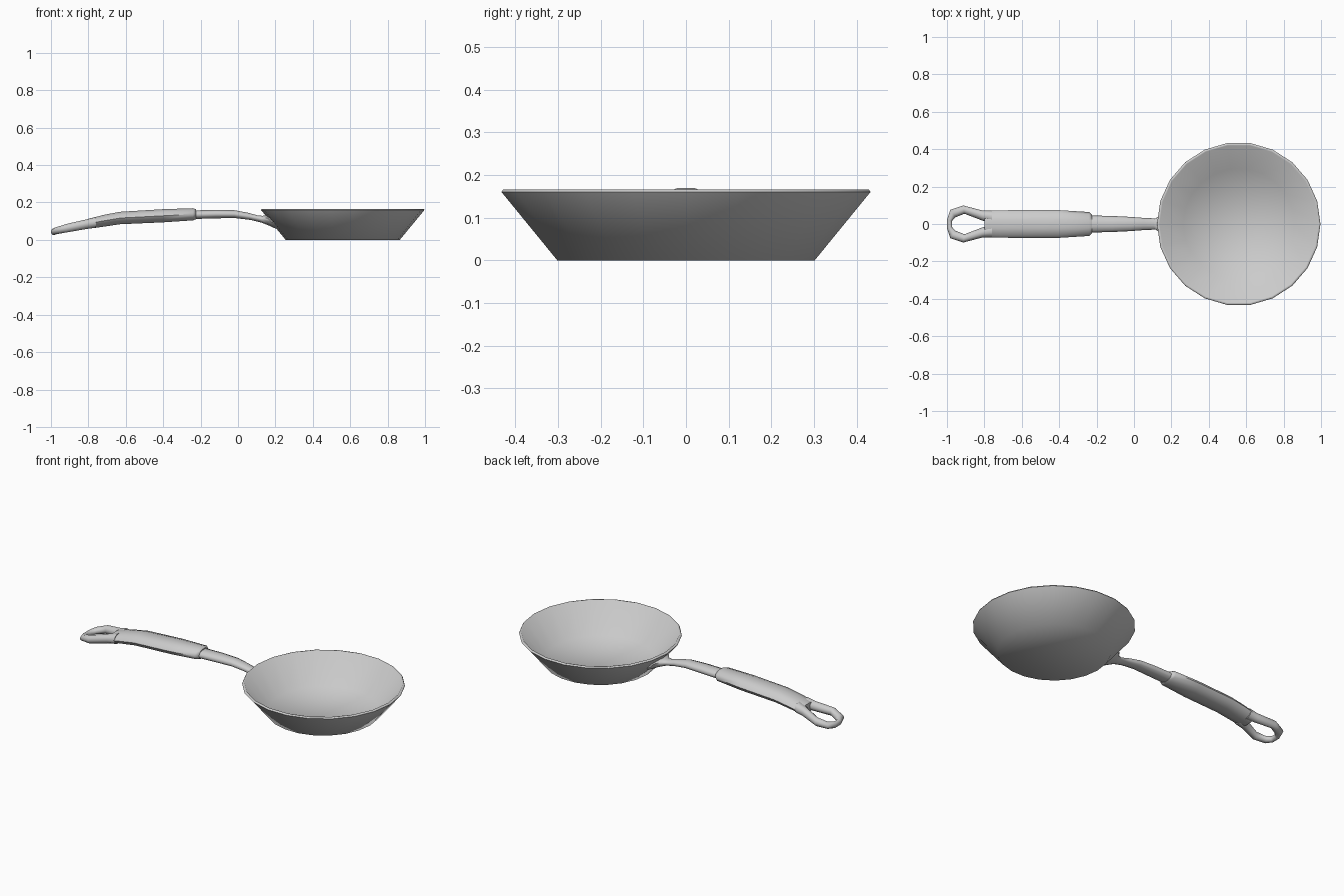
import bpy, bmesh
from math import sin, cos, tau
from mathutils import Vector

if "Cube" in bpy.data.objects:
    bpy.data.objects.remove(bpy.data.objects["Cube"])

metal = bpy.data.materials.new("grey metal")
metal.use_nodes = True
GREY = (0.6, 0.6, 0.6, 1)
metal.diffuse_color = GREY
metal.node_tree.nodes["Principled BSDF"].inputs["Base Color"].default_value = GREY


def loft(name, rings, closed=False, angle=1.1):
    """Skin a list of equal point rings; cap both ends unless closed."""
    bm = bmesh.new()
    loops = [[bm.verts.new(p) for p in ring] for ring in rings]
    pairs = list(zip(loops, loops[1:]))
    if closed:
        pairs.append((loops[-1], loops[0]))
    else:
        bm.faces.new(loops[0])
        bm.faces.new(loops[-1])
    n = len(loops[0])
    for a, b in pairs:
        for i in range(n):
            j = (i + 1) % n
            bm.faces.new((a[i], a[j], b[j], b[i]))
    bmesh.ops.recalc_face_normals(bm, faces=bm.faces)
    mesh = bpy.data.meshes.new(name)
    bm.to_mesh(mesh)
    bm.free()
    mesh.materials.append(metal)
    obj = bpy.data.objects.new(name, mesh)
    bpy.context.collection.objects.link(obj)
    bpy.ops.object.select_all(action='DESELECT')
    obj.select_set(True)
    bpy.context.view_layer.objects.active = obj
    bpy.ops.object.shade_smooth_by_angle(angle=angle)
    return obj


def oval(centre, side, up, sides=10):
    c, s, u = Vector(centre), Vector(side), Vector(up)
    return [c + s * cos(tau * i / sides) + u * sin(tau * i / sides) for i in range(sides)]


# Pan: outer wall, rim, inner wall and floor from one profile
PAN_X, SIDES = 0.56, 22
profile = [(0.305, 0), (0.437, 0.16), (0.433, 0.166), (0.424, 0.166), (0.297, 0.013)]
loft("pan", [[(PAN_X + r * cos(tau * i / SIDES), r * sin(tau * i / SIDES), z)
              for i in range(SIDES)] for r, z in profile])

# Neck: x, z, half width, half height, lean; ends in a flared mount on the wall
neck = [(-0.26, 0.134, 0.046, 0.024, 0), (-0.12, 0.138, 0.043, 0.024, 0),
        (-0.02, 0.138, 0.038, 0.022, 0), (0.06, 0.126, 0.032, 0.02, -0.006),
        (0.115, 0.112, 0.03, 0.02, -0.01), (0.15, 0.102, 0.05, 0.028, -0.02),
        (0.17, 0.096, 0.088, 0.036, -0.028), (0.183, 0.094, 0.09, 0.036, -0.028)]
rings = [oval((x, 0, z), (0, w, 0), (lean, 0, h)) for x, z, w, h, lean in neck]
for ring in rings[-2:]:
    for p in ring:
        p.x += p.y ** 2 / 0.76
loft("neck", rings)

# Grip: x, z, half width, half height
grip = [(-0.225, 0.137, 0.05, 0.028), (-0.24, 0.137, 0.064, 0.034),
        (-0.4, 0.129, 0.074, 0.037), (-0.63, 0.117, 0.074, 0.035),
        (-0.72, 0.102, 0.073, 0.033), (-0.8, 0.086, 0.07, 0.028)]
loft("grip", [oval((x, 0, z), (0, w, 0), (0, 0, h)) for x, z, w, h in grip])

# Hanging loop: x, y, z of one arm, then its mirror, with outward thickness
arm = [(-0.76, 0.036, 0.094, 0, 0.035, 0.03), (-0.81, 0.045, 0.084, 0, 0.027, 0.027),
       (-0.91, 0.077, 0.064, -0.003, 0.022, 0.024), (-0.968, 0.056, 0.05, -0.014, 0.02, 0.019),
       (-0.986, 0.02, 0.044, -0.014, 0.003, 0.018)]
rings = [oval((x, y, z), (dx, dy, 0), (0, 0, h)) for x, y, z, dx, dy, h in arm]
rings += [oval((x, -y, z), (dx, -dy, 0), (0, 0, h)) for x, y, z, dx, dy, h in reversed(arm)]
loft("hanging_loop", rings)
